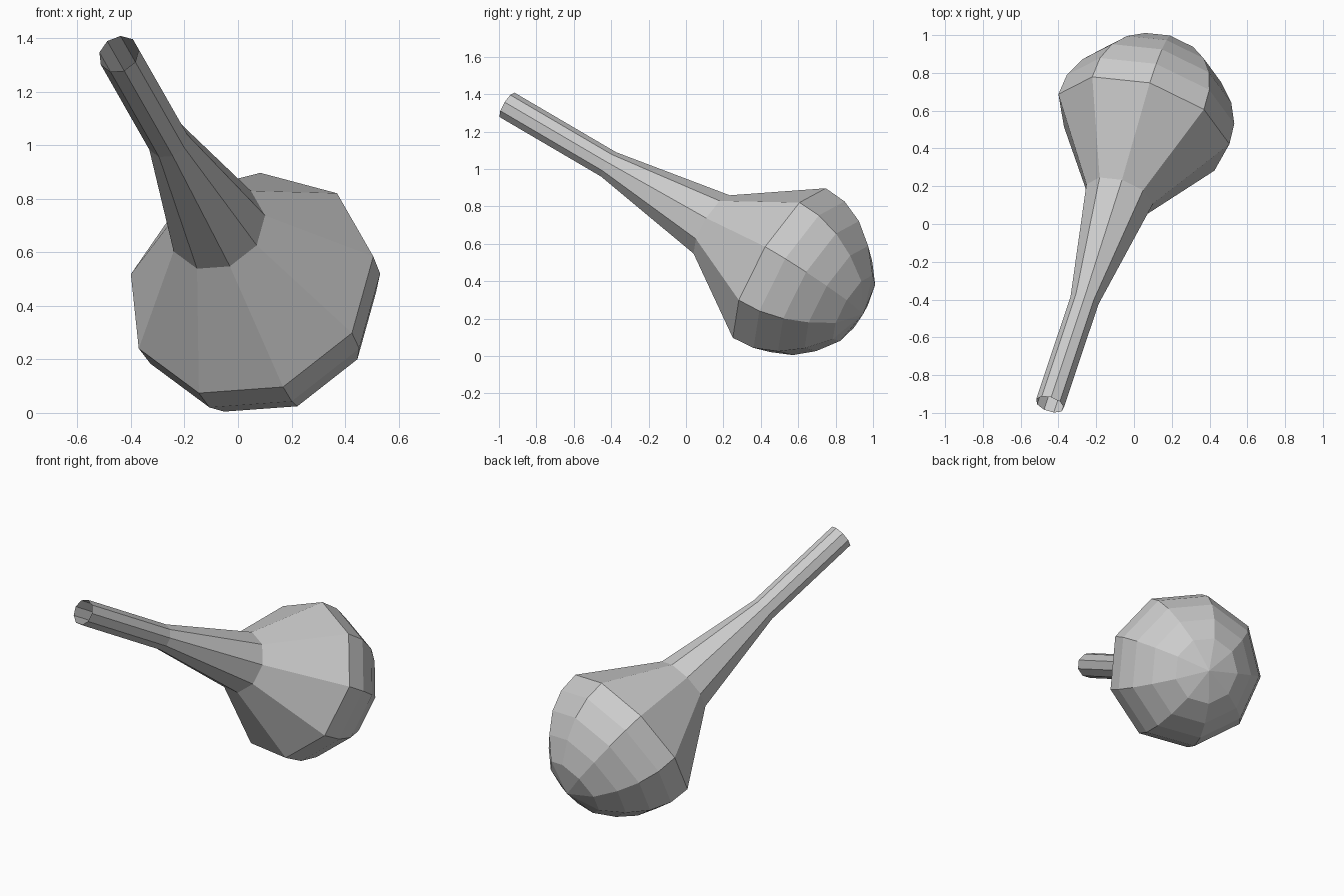
import bpy, bmesh
from math import tau
from mathutils import Vector

if "Cube" in bpy.data.objects:
    bpy.data.objects.remove(bpy.data.objects["Cube"])

SIDES = 9
tip = Vector((-0.445, -0.955, 1.34))               # centre of the open mouth
axis = Vector((0.277, 0.829, -0.486)).normalized()  # runs from mouth to bulb
up = Vector((0.037, 0.231, 0.415))
radial = (up - axis * up.dot(axis)).normalized()

# Profile of tube, flared shoulder and round bulb: (distance along axis, radius)
profile = [(0, 0.078), (0.656, 0.078), (1.325, 0.187), (1.773, 0.480),
           (1.90, 0.470), (2.023, 0.418), (2.135, 0.328), (2.236, 0.205),
           (2.295, 0)]

# Spin the profile into a nine-sided hollow body
bm = bmesh.new()
verts = [bm.verts.new(tip + axis * s + radial * r) for s, r in profile]
edges = [bm.edges.new(pair) for pair in zip(verts, verts[1:])]
bmesh.ops.spin(bm, geom=verts + edges, cent=tip, axis=axis,
               angle=tau, steps=SIDES, use_duplicate=False)
bmesh.ops.remove_doubles(bm, verts=bm.verts[:], dist=0.001)
bmesh.ops.recalc_face_normals(bm, faces=bm.faces[:])

mesh = bpy.data.meshes.new("bulb_with_neck")
bm.to_mesh(mesh)
bm.free()
body = bpy.data.objects.new("bulb_with_neck", mesh)
bpy.context.collection.objects.link(body)
